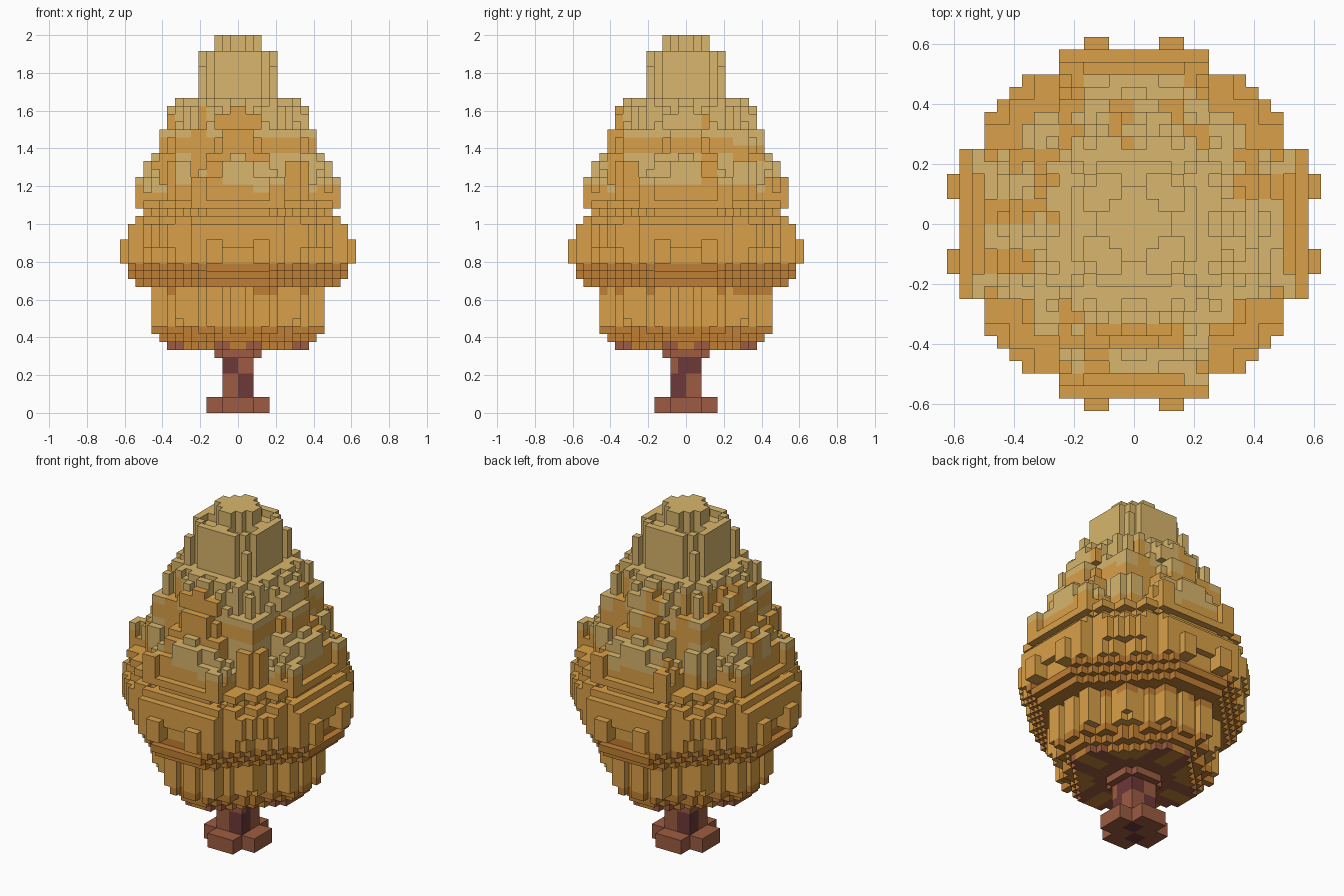
import bpy
import bmesh
import math
import random
from mathutils import Vector

cube = bpy.data.objects.get("Cube")
if cube:
    bpy.data.objects.remove(cube)

random.seed(7)
S = 2 / 48  # block size


def material(name, rgb):
    linear = [((c / 255 + 0.055) / 1.055) ** 2.4 for c in rgb] + [1]
    m = bpy.data.materials.new(name)
    m.use_nodes = True
    m.diffuse_color = linear
    m.node_tree.nodes["Principled BSDF"].inputs["Base Color"].default_value = linear
    return m


PALE, ORANGE, RUST, BARK, DARK = range(5)
MATS = [material("pale_leaf", (216, 182, 109)), material("orange_leaf", (218, 160, 72)),
        material("rust_leaf", (192, 127, 52)), material("bark", (158, 92, 66)),
        material("dark_bark", (109, 56, 57))]

noise_table = {}


def noise(*key):
    """Seeded random number that is the same for the same patch."""
    if key not in noise_table:
        noise_table[key] = random.random()
    return noise_table[key]


def grid(half):
    return [(i, j) for i in range(-half, half) for j in range(-half, half)]


# Trunk: cross-shaped foot, square post, cross-shaped collar
def trunk_blocks():
    blocks = {}
    for k in range(9):
        half = 4 if k < 2 else 2 if k < 7 else 3
        for i, j in grid(half):
            x, y = abs(i + 0.5), abs(j + 0.5)
            if min(x, y) > 2:
                continue
            same_side = (i < 0) == (j < 0)
            patch = 2 <= k < 7 and (same_side == (k >= 5) or (i, j) == (1, -1))
            spot = k == 0 and max(x, y) < 2 and same_side
            blocks[i, j, k] = DARK if patch or spot else BARK
    return blocks


# Foliage: (number of layers, half width in blocks), from the bottom up
TIERS = {
    "lower_foliage": (8, [(1, 9), (1, 10), (6, 11)]),
    "skirt_foliage": (16, [(1, 13), (2, 14), (3, 15), (2, 14), (1, 13), (1, 12)]),
    "middle_foliage": (26, [(4, 13), (2, 12), (1, 11)]),
    "upper_foliage": (33, [(3, 10), (3, 9), (1, 8)]),
    "top_foliage": (40, [(4, 6), (2, 5), (1, 4), (1, 3)]),
}
LAYERS = {}
for start, runs in TIERS.values():
    for count, half in runs:
        for _ in range(count):
            LAYERS[start] = half
            start += 1
TOP = max(LAYERS)


def leaf_colour(i, j, k):
    n = noise("tint", i // 2, j // 2)
    x, y = abs(i + 0.5), abs(j + 0.5)
    if k == 8 and (1 < x < 3 or 1 < y < 3 or math.hypot(x, y) < 5):
        return BARK
    if k < 11 or 16 <= k < 19 or (k == 15 and n > 0.7):
        return RUST
    level = k + (1 if n > 0.8 else -1 if n < 0.2 else 0)
    if level < 29 or 33 <= level < 35:
        return ORANGE
    if k < 39 and n < 0.18:
        return ORANGE
    return PALE


def reach(a, b, k):
    """Radius of the leaves in layer k above one column, a <= b."""
    half = LAYERS[k]
    if half == 15:  # widest layers carry small paired knobs
        if 2 < a < 4:
            return half
        if b > 14:
            return 0
        half = 14
    # undersides rise towards the diagonals
    if k < 16 and a + b > 10 + 1.3 * (k - 8) + noise("under", int(a), int(b)):
        return 0
    if 16 <= k < 22 and a + b > 16 + k - 16 + noise("under", int(a), int(b)):
        return min(half, 10.9)
    # columns end at different heights, so the tiers taper
    if k >= 24:
        drop = max(0, int(noise("drop", int(a / 1.5), int(b / 1.5)) * 6) - 2)
        half = min(half, LAYERS[min(k + drop, TOP)])
    tall = 16 if k < 16 else 4 if k >= 40 else 3
    n = noise("bump", int(a / 2), int(b / 2), k // tall)
    if n < 0.5:
        return half + 0.1 if k < 16 else half * 1.061
    return half - 0.4 if n < 0.8 else half - 1


def tier_blocks(start, runs):
    blocks = {}
    for k in range(start, start + sum(count for count, _ in runs)):
        for i, j in grid(LAYERS[k]):
            a, b = sorted((abs(i + 0.5), abs(j + 0.5)))
            if math.hypot(a, b) <= reach(a, b, k):
                blocks[i, j, k] = leaf_colour(i, j, k)
    return blocks


parts = {"trunk": trunk_blocks()}
for name, (start, runs) in TIERS.items():
    parts[name] = tier_blocks(start, runs)
# the collar sits inside the leaves
for cell in parts["trunk"]:
    parts["lower_foliage"].pop(cell, None)
filled = set().union(*parts.values())

AXES = [Vector((1, 0, 0)), Vector((0, 1, 0)), Vector((0, 0, 1))]


def build(name, blocks):
    """Make a mesh of the exposed block faces."""
    bm = bmesh.new()
    corners = {}

    def corner(p):
        key = tuple(round(c) for c in p)
        if key not in corners:
            corners[key] = bm.verts.new(Vector(key) * S)
        return corners[key]

    for cell, colour in blocks.items():
        base = Vector(cell)
        for a in range(3):
            u, v = AXES[(a + 1) % 3], AXES[(a + 2) % 3]
            for side in (0, 1):
                if tuple(round(c) for c in base + AXES[a] * (2 * side - 1)) in filled:
                    continue
                o = base + AXES[a] * side
                quad = [o, o + u, o + u + v, o + v]
                if side == 0:
                    quad.reverse()
                face = bm.faces.new([corner(p) for p in quad])
                face.material_index = colour
    mesh = bpy.data.meshes.new(name)
    bm.to_mesh(mesh)
    bm.free()
    for m in MATS:
        mesh.materials.append(m)
    bpy.context.collection.objects.link(bpy.data.objects.new(name, mesh))


for name, blocks in parts.items():
    build(name, blocks)
